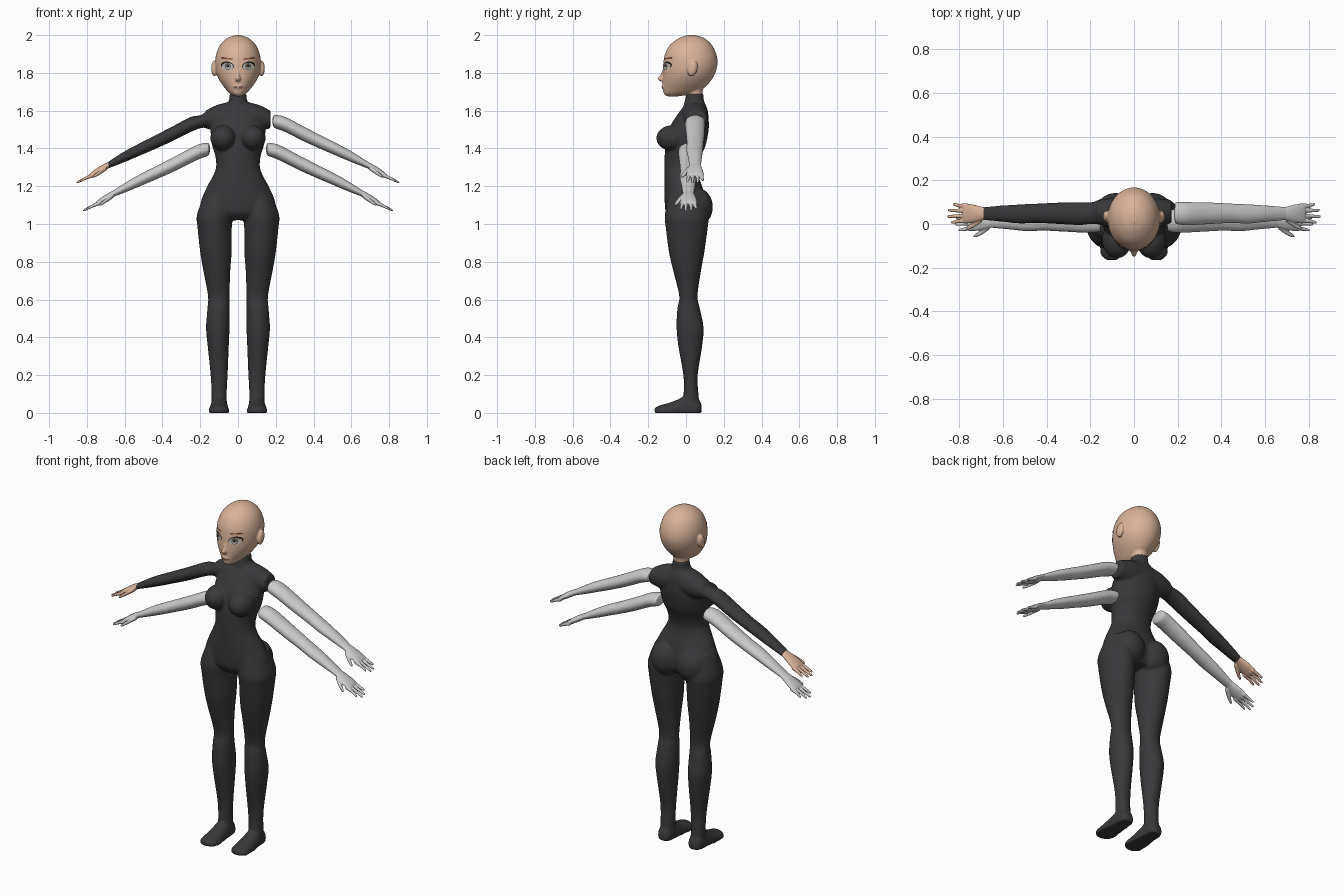
import bpy, bmesh, math
from mathutils import Vector, Matrix
from mathutils.bvhtree import BVHTree


def material(name, rgb):
    m = bpy.data.materials.new(name)
    m.diffuse_color = (*rgb, 1)
    return m


DARK = material("dark_suit", (0.04, 0.039, 0.042))
GREEN = material("green_trim", (0.03, 0.17, 0.08))
SKIN = material("skin", (0.70, 0.45, 0.32))
WHITE = material("eye_grey", (0.55, 0.53, 0.5))
IRIS = material("iris", (0.16, 0.13, 0.11))
BLACK = material("lash", (0.02, 0.015, 0.015))
BROW = material("brow", (0.35, 0.09, 0.05))
LIP = material("lip", (0.45, 0.2, 0.15))


def loft(bm, axis, rows, s=1, steps=5, n=40):
    """Smooth closed loft; a row is position along axis, then low/high extents on the two other axes."""
    rows = [Vector(r) for r in rows]
    rings = []
    for i in range(len(rows) - 1):
        p0, p1, p2, p3 = rows[max(i - 1, 0)], rows[i], rows[i + 1], rows[min(i + 2, len(rows) - 1)]
        for k in range(steps + (i == len(rows) - 2)):
            t = k / steps
            rings.append(0.5 * (2 * p1 + (p2 - p0) * t + (2 * p0 - 5 * p1 + 4 * p2 - p3) * t ** 2
                                + (3 * p1 - p0 - 3 * p2 + p3) * t ** 3))
    prev = None
    for j, (t, a0, a1, b0, b1) in enumerate(rings):
        ring = []
        for k in range(n):
            w = 2 * math.pi * k / n
            a = (a0 + a1) / 2 + (a1 - a0) / 2 * math.cos(w)
            b = (b0 + b1) / 2 + (b1 - b0) / 2 * math.sin(w)
            p = {"x": (t, a, b), "y": (a, t, b), "z": (a, b, t)}[axis]
            ring.append(bm.verts.new((p[0] * s, p[1], max(p[2], 0))))
        if prev:
            for k in range(n):
                bm.faces.new((prev[k], prev[k - 1], ring[k - 1], ring[k]))
        if j in (0, len(rings) - 1):
            bm.faces.new(ring)
        prev = ring


def ball(bm, c, r, tilt=0):
    m = Matrix.Translation(c) @ Matrix.Rotation(tilt, 4, 'X') @ Matrix.Diagonal((*r, 1))
    bmesh.ops.create_uvsphere(bm, u_segments=32, v_segments=20, radius=1, matrix=m)


def fuse(name, bm, voxel, smooth, cuts=(), mats=(), pick=None):
    """Blend overlapping parts into one skin, then cut and colour the panels."""
    bmesh.ops.recalc_face_normals(bm, faces=bm.faces)
    me = bpy.data.meshes.new(name)
    bm.to_mesh(me)
    ob = bpy.data.objects.new(name, me)
    bpy.context.collection.objects.link(ob)
    rm = ob.modifiers.new("blend", 'REMESH')
    rm.mode, rm.voxel_size = 'VOXEL', voxel
    if smooth:
        sm = ob.modifiers.new("soften", 'SMOOTH')
        sm.factor, sm.iterations = 0.5, smooth
    dg = bpy.context.evaluated_depsgraph_get()
    out = bpy.data.meshes.new_from_object(ob.evaluated_get(dg))
    ob.modifiers.clear()
    ob.data = out
    bm.clear()
    bm.from_mesh(out)
    for co, no in cuts:
        bmesh.ops.bisect_plane(bm, geom=bm.verts[:] + bm.edges[:] + bm.faces[:], dist=1e-5,
                               plane_co=co, plane_no=no)
    for f in bm.faces:
        f.smooth = True
        f.material_index = pick(f.calc_center_median()) if pick else 0
    bm.to_mesh(out)
    bm.free()
    out.materials.clear()
    for m in mats:
        out.materials.append(m)
    return ob


SLEEVE = [(.195, 0, .10, 1.508, 1.577), (.25, -.005, .10, 1.487, 1.567), (.35, 0, .098, 1.437, 1.515),
          (.45, .005, .093, 1.392, 1.463), (.52, .002, .09, 1.362, 1.428), (.60, .01, .085, 1.328, 1.385),
          (.69, .018, .078, 1.293, 1.328)]


def hand(bm, s):
    # palm, four fingers, thumb
    loft(bm, "x", [(.67, .022, .074, 1.304, 1.334), (.70, .016, .08, 1.286, 1.322), (.74, .006, .09, 1.262, 1.30),
                   (.775, .004, .093, 1.246, 1.275), (.785, .015, .08, 1.25, 1.265)], s)
    for y, tip in ((.013, .838), (.036, .855), (.061, .851), (.084, .83)):
        z = 1.258 - (tip - .77) * .45
        e = y + (y - .048) * .15
        loft(bm, "x", [(.76, y - .011, y + .011, 1.25, 1.274), (.80, y - .009, y + .009, 1.236, 1.255),
                       (tip - .008, e - .007, e + .007, z - .004, z + .009),
                       (tip, e - .003, e + .003, z - .002, z + .003)], s, n=16)
    loft(bm, "x", [(.695, .01, .04, 1.285, 1.31), (.73, -.014, .012, 1.262, 1.285),
                   (.758, -.026, -.008, 1.246, 1.263), (.768, -.026, -.017, 1.245, 1.252)], s, n=16)


# body: torso, neck, shoulders, one sleeve, legs, feet
bm = bmesh.new()
TORSO = [(1.64, .06, 0, .10), (1.60, .11, -.03, .115), (1.55, .135, -.065, .12), (1.50, .145, -.09, .12),
         (1.42, .138, -.108, .105), (1.36, .12, -.113, .08), (1.30, .116, -.114, .064), (1.25, .135, -.114, .068),
         (1.20, .162, -.114, .085), (1.12, .196, -.113, .105), (1.06, .19, -.105, .105), (1.02, .10, -.07, .08)]
loft(bm, "z", [(z, -w, w, f, b) for z, w, f, b in TORSO], n=64)
loft(bm, "z", [(1.57, -.09, .09, -.02, .11), (1.63, -.06, .06, -.012, .102), (1.66, -.047, .047, -.004, .094),
               (1.69, -.045, .045, 0, .092)])
loft(bm, "x", [(-.172, .005, .108, 1.507, 1.60), (-.1, -.02, .118, 1.49, 1.634), (0, -.03, .118, 1.49, 1.65),
               (.1, -.02, .118, 1.49, 1.634), (.172, .005, .108, 1.507, 1.60)])
loft(bm, "x", [(.11, -.01, .112, 1.50, 1.625), (.15, -.004, .108, 1.51, 1.612)] + SLEEVE, -1)
LEG = [(1.16, .03, .175, -.09, .10), (1.05, .025, .217, -.112, .12), (.98, .033, .214, -.107, .115),
       (.85, .034, .20, -.09, .097), (.75, .041, .183, -.067, .079), (.62, .045, .159, -.036, .061),
       (.55, .045, .162, -.046, .074), (.45, .045, .169, -.05, .093), (.35, .049, .16, -.04, .085),
       (.20, .055, .145, -.014, .062), (.10, .06, .14, -.013, .066), (.04, .058, .142, -.025, .072)]
FOOT = [(.083, .08, .12, 0, .04), (.06, .06, .14, -.03, .08), (0, .054, .146, -.04, .09), (-.05, .05, .152, -.04, .068),
        (-.10, .046, .156, -.04, .05), (-.14, .052, .152, -.03, .04), (-.166, .08, .125, 0, .025)]
for s in (1, -1):
    ball(bm, (.078 * s, -.072, 1.455), (.068, .085, .068))
    ball(bm, (.085 * s, .062, 1.09), (.088, .08, .10))
    loft(bm, "z", LEG, s)
    loft(bm, "y", FOOT, s)


def suit_panel(c):
    x, z = abs(c.x), c.z
    yoke = z > 1.55 and x < .11 + (z - 1.56) * .7
    edge = .86 + (x - .04) * .35
    band = edge - .06 < z < edge and x < .25
    stripe = z < edge and x > .10 and .0223 - .063 * z < c.y < .041
    return int(yoke or band or stripe or z < .018)


cuts = [((0, 0, 1.55), (0, 0, 1)), ((0, 0, .018), (0, 0, 1)), ((0, .0223, 0), (0, 1, .063)), ((0, .041, 0), (0, 1, 0))]
for s in (1, -1):
    cuts += [((.11 * s, 0, 1.56), (s, 0, -.7)), ((.04 * s, 0, .86), (-.35 * s, 0, 1)),
             ((.04 * s, 0, .80), (-.35 * s, 0, 1))]
fuse("body_suit", bm, .006, 5, cuts, (DARK, GREEN), suit_panel)

# bare hand of the clothed arm
bm = bmesh.new()
hand(bm, -1)
fuse("bare_hand", bm, .0035, 2, mats=(SKIN,))

# grey arms: one upper, two lower
bm = bmesh.new()
loft(bm, "x", [(.183, .035, .065, 1.53, 1.56), (.187, .015, .085, 1.518, 1.57)] + SLEEVE)
hand(bm, 1)
upper = fuse("upper_arm_left", bm, .004, 2)
for name, s in (("lower_arm_left", 1), ("lower_arm_right", -1)):
    me = upper.data.copy()
    me.transform(Matrix.Diagonal((s, 1, 1, 1)) @ Matrix.Translation((-.034, -.035, -.148)))
    if s < 0:
        me.flip_normals()
    bpy.context.collection.objects.link(bpy.data.objects.new(name, me))

# head with neck, nose, lips and ears
bm = bmesh.new()
HEAD = [(2.0, .012, .01, .05), (1.985, .055, -.035, .095), (1.95, .093, -.083, .135), (1.90, .115, -.111, .16),
        (1.85, .121, -.12, .167), (1.80, .115, -.123, .155), (1.76, .098, -.124, .133), (1.72, .07, -.122, .095),
        (1.69, .042, -.117, .04), (1.676, .015, -.10, -.04)]
loft(bm, "z", [(z, -w, w, f, b) for z, w, f, b in HEAD], n=56)
loft(bm, "z", [(1.65, -.04, .04, .004, .086), (1.70, -.042, .042, .004, .088), (1.76, -.05, .05, 0, .10)])
loft(bm, "z", [(1.82, -.006, .006, -.122, -.09), (1.79, -.009, .009, -.136, -.09), (1.768, -.015, .015, -.151, -.09),
               (1.755, -.013, .013, -.135, -.09)], n=20)
ball(bm, (0, -.116, 1.724), (.026, .013, .009))
for s in (1, -1):
    ball(bm, (.126 * s, .034, 1.823), (.016, .026, .042), -.25)
head = fuse("head", bm, .005, 3, mats=(SKIN,))

# eyes, brows and mouth laid on the face
tree = BVHTree.FromObject(head, bpy.context.evaluated_depsgraph_get())


def patch(name, x, z, rx, rz, mat, lift, slant=0):
    bm = bmesh.new()
    bmesh.ops.create_circle(bm, cap_ends=True, segments=28, radius=1)
    bmesh.ops.poke(bm, faces=bm.faces[:])
    for v in bm.verts:
        px, pz = x + v.co.x * rx, z + v.co.y * rz + v.co.x * slant
        hit = tree.ray_cast(Vector((px, -1, pz)), Vector((0, 1, 0)))[0]
        v.co = (px, (hit.y if hit else -.1) - lift, pz)
    for f in bm.faces:
        f.normal_update()
        if f.normal.y > 0:
            f.normal_flip()
    me = bpy.data.meshes.new(name)
    bm.to_mesh(me)
    bm.free()
    me.materials.append(mat)
    bpy.context.collection.objects.link(bpy.data.objects.new(name, me))


for s, side in ((1, "left"), (-1, "right")):
    patch("lash_" + side, .056 * s, 1.838, .034, .022, BLACK, .002, .004 * s)
    patch("eye_" + side, .055 * s, 1.833, .029, .020, WHITE, .003)
    patch("iris_" + side, .054 * s, 1.834, .016, .019, IRIS, .004)
    patch("glint_" + side, .054 * s, 1.828, .009, .009, WHITE, .0045)
    patch("pupil_" + side, .054 * s, 1.836, .006, .008, BLACK, .005)
    patch("brow_" + side, .058 * s, 1.876, .032, .004, BROW, .003, .003 * s)
patch("mouth", 0, 1.725, .026, .0025, LIP, .002)
